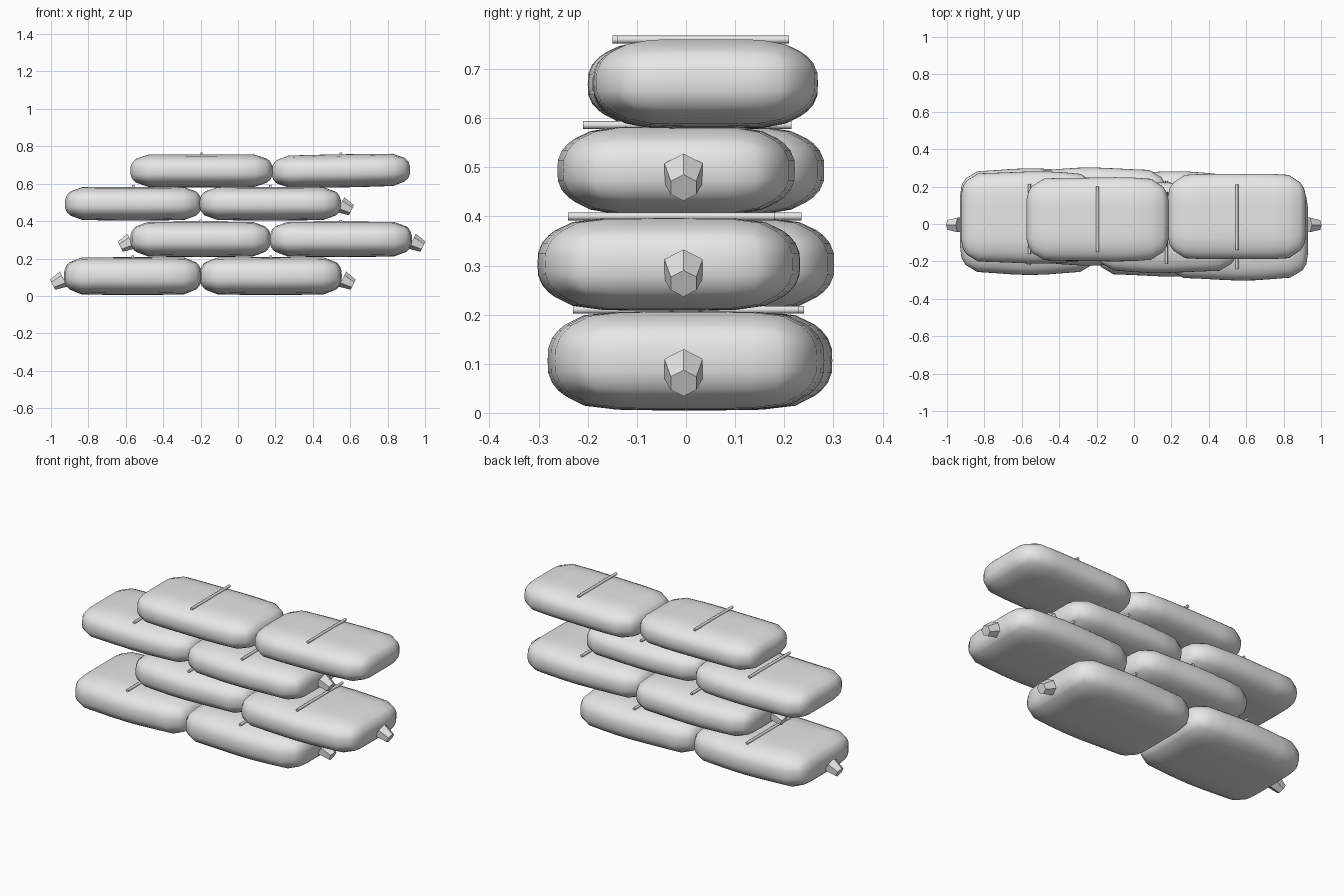
import bpy, bmesh, math, random
from mathutils import Vector, Matrix

if "Cube" in bpy.data.objects:
    bpy.data.objects.remove(bpy.data.objects["Cube"])

random.seed(4)
cloth = bpy.data.materials.new("light grey cloth")
cloth.diffuse_color = (0.8, 0.8, 0.8, 1)
cloth.use_nodes = True
cloth.node_tree.nodes["Principled BSDF"].inputs["Base Color"].default_value = cloth.diffuse_color


def finish(bm, name, angle):
    me = bpy.data.meshes.new(name)
    bm.to_mesh(me)
    bm.free()
    ob = bpy.data.objects.new(name, me)
    bpy.context.collection.objects.link(ob)
    me.materials.append(cloth)
    bpy.ops.object.select_all(action='DESELECT')
    ob.select_set(True)
    bpy.context.view_layer.objects.active = ob
    bpy.ops.object.shade_smooth_by_angle(angle=math.radians(angle))
    return ob


def bag(name, x0, x1, y0, y1, z0, z1, tilt=0):
    """Pillow: rounded box with bulging sides and a slightly sagging belly."""
    half = Vector((x1 - x0, y1 - y0, z1 - z0)) / 2
    mid = Vector((x0 + x1, y0 + y1, z0 + z1)) / 2
    rad = Vector((0.10, 0.12, half.z * 0.85))
    bm = bmesh.new()
    bmesh.ops.create_cube(bm, size=2)
    bmesh.ops.subdivide_edges(bm, edges=bm.edges[:], cuts=7, use_grid_fill=True)
    ph = random.uniform(0, 6)
    for v in bm.verts:
        u, w = v.co.x, v.co.y
        p = Vector([v.co[i] * half[i] for i in range(3)])
        core = Vector([max(-(half[i] - rad[i]), min(half[i] - rad[i], p[i])) for i in range(3)])
        d = Vector([(p[i] - core[i]) / rad[i] for i in range(3)]).normalized()
        q = Vector([core[i] + d[i] * rad[i] for i in range(3)])
        q.y *= 1 - 0.07 * u * u + 0.01 * math.sin(5 * u + ph)
        q.z *= 1 - (0.12 if q.z < 0 else 0.06) * (u * u + w * w) / 2
        v.co = q
    bm.transform(Matrix.Translation(mid) @ Matrix.Rotation(math.radians(tilt), 4, 'Y'))
    finish(bm, name, 50)


def seam(name, x, y0, y1, z):
    """Thin stitched ridge across the top of a bag."""
    bm = bmesh.new()
    bmesh.ops.create_cone(bm, cap_ends=True, segments=8, radius1=0.008, radius2=0.008, depth=y1 - y0)
    bm.transform(Matrix.Translation((x, (y0 + y1) / 2, z)) @ Matrix.Rotation(math.pi / 2, 4, 'X'))
    finish(bm, name, 50)


def knot(name, x, z, side):
    """Tied neck: six-sided stub pointing outward and a little down."""
    bm = bmesh.new()
    bmesh.ops.create_cone(bm, cap_ends=True, segments=6, radius1=0.045, radius2=0.03, depth=0.065)
    aim = Vector((side * 0.89, 0, -0.45)).to_track_quat('Z', 'Y').to_matrix().to_4x4()
    bm.transform(Matrix.Translation((x, -0.005, z)) @ aim)
    finish(bm, name, 40)


# rows: z range, then bags as (x0, x1, y0, y1, tilt), seam y range, knots (x, side)
rows = [
    (0.005, 0.207, [(-0.93, -0.195, -0.27, 0.295, 0), (-0.205, 0.555, -0.28, 0.28, 0)],
     (-0.235, 0.24), [(-0.962, -1), (0.587, 1)]),
    (0.208, 0.397, [(-0.575, 0.175, -0.22, 0.30, 0), (0.17, 0.93, -0.30, 0.23, 0)],
     (-0.24, 0.235), [(-0.6, -1), (0.96, 1)]),
    (0.403, 0.583, [(-0.925, -0.195, -0.21, 0.28, 0), (-0.205, 0.55, -0.26, 0.22, 0)],
     (-0.215, 0.215), [(0.577, 1)]),
    (0.58, 0.757, [(-0.575, 0.185, -0.20, 0.25, 0), (0.18, 0.92, -0.19, 0.27, -1.0)],
     (-0.165, 0.21), []),
]
for r, (z0, z1, bags, (s0, s1), knots) in enumerate(rows):
    for i, (x0, x1, y0, y1, tilt) in enumerate(bags):
        bag(f"sandbag_{r}_{i}", x0, x1, y0, y1, z0, z1, tilt)
        c = (y0 + y1) / 2
        h = (y1 - y0) / 2 - 0.05
        seam(f"seam_{r}_{i}", (x0 + x1) / 2, max(s0, c - h), min(s1, c + h), z1 + 0.003)
    for x, side in knots:
        knot(f"knot_{r}_{'left' if side < 0 else 'right'}", x, z0 + 0.07, side)
